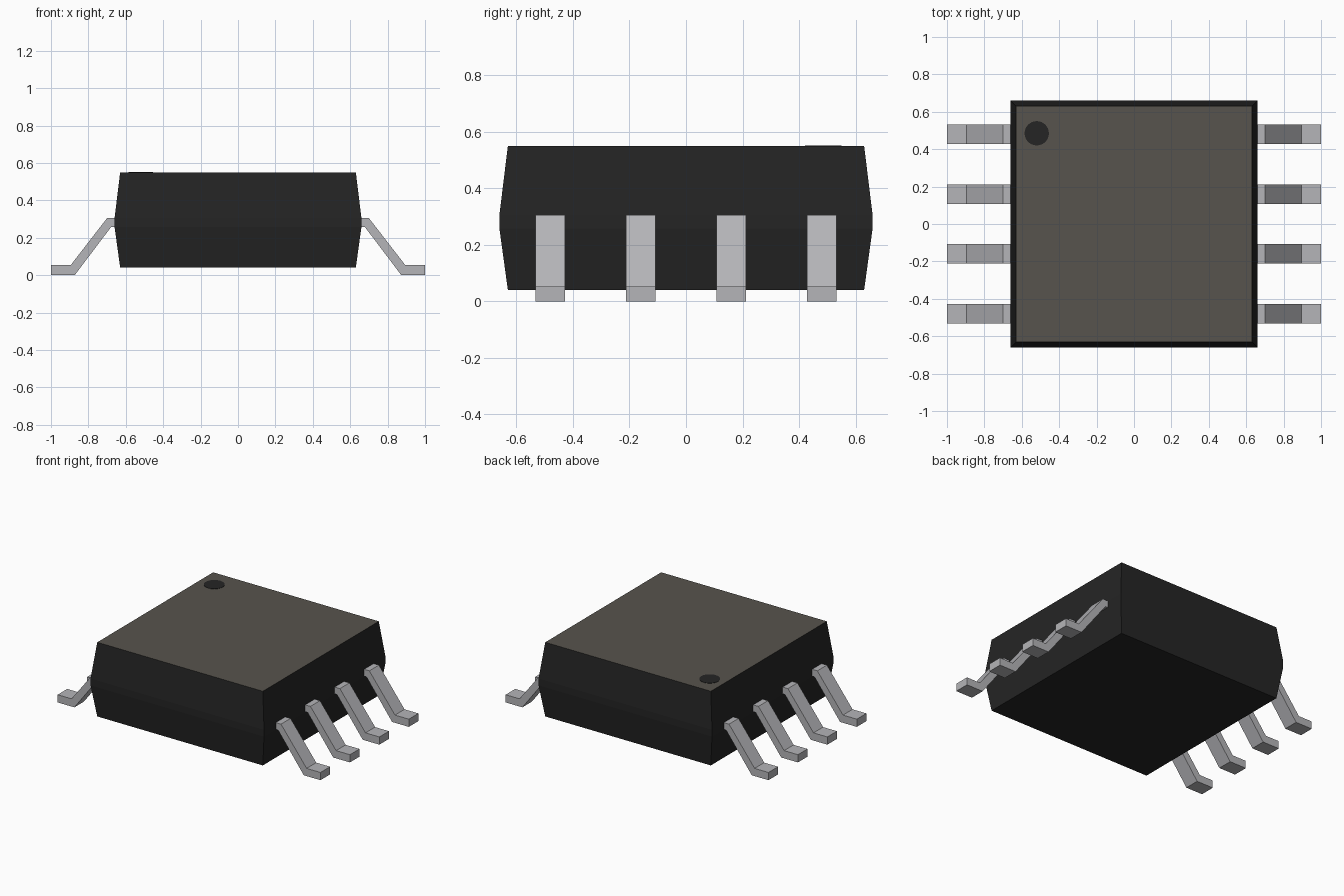
import bpy, bmesh, math

if "Cube" in bpy.data.objects:
    bpy.data.objects.remove(bpy.data.objects["Cube"])


def material(name, rgb):
    m = bpy.data.materials.new(name)
    m.diffuse_color = (*rgb, 1.0)
    m.use_nodes = True
    m.node_tree.nodes["Principled BSDF"].inputs["Base Color"].default_value = m.diffuse_color
    return m


BLACK = material("black plastic", (0.018, 0.018, 0.018))
TOP = material("warm grey top", (0.097, 0.088, 0.075))
METAL = material("tinned metal", (0.46, 0.46, 0.48))


def make_object(name, bm, *mats):
    bmesh.ops.recalc_face_normals(bm, faces=bm.faces[:])
    mesh = bpy.data.meshes.new(name)
    bm.to_mesh(mesh)
    bm.free()
    for m in mats:
        mesh.materials.append(m)
    ob = bpy.data.objects.new(name, mesh)
    bpy.context.collection.objects.link(ob)
    return ob


# Package body: stacked square rings, tapering above and below the middle band
bm = bmesh.new()
rings = []
for half, z in [(0.63, 0.04), (0.66, 0.258), (0.66, 0.305), (0.63, 0.55)]:
    rings.append([bm.verts.new((sx * half, sy * half, z))
                  for sx, sy in [(-1, -1), (1, -1), (1, 1), (-1, 1)]])
for low, high in zip(rings, rings[1:]):
    for i in range(4):
        j = (i + 1) % 4
        bm.faces.new((low[i], low[j], high[j], high[i]))
bm.faces.new(rings[0])
top_face = bm.faces.new(rings[-1])
top_face.material_index = 1
make_object("package_body", bm, BLACK, TOP)

# Orientation dot near one corner of the top
bm = bmesh.new()
bmesh.ops.create_cone(bm, cap_ends=True, segments=32, radius1=0.065, radius2=0.065, depth=0.004)
bmesh.ops.translate(bm, verts=bm.verts[:], vec=(-0.52, 0.485, 0.55))
make_object("orientation_dot", bm, BLACK)

# Gull-wing leads: one bent side profile, extruded across its width
PROFILE = [(0.64, 0.305), (0.70, 0.305), (0.895, 0.053), (1.0, 0.053),
           (1.0, 0.0), (0.873, 0.0), (0.678, 0.258), (0.64, 0.258)]
HALF_WIDTH = 0.052


def lead(name, side, y):
    bm = bmesh.new()
    a = [bm.verts.new((side * x, y - HALF_WIDTH, z)) for x, z in PROFILE]
    b = [bm.verts.new((side * x, y + HALF_WIDTH, z)) for x, z in PROFILE]
    n = len(PROFILE)
    for i in range(n):
        j = (i + 1) % n
        bm.faces.new((a[i], a[j], b[j], b[i]))
    bm.faces.new(a)
    bm.faces.new(b)
    make_object(name, bm, METAL)


for side, label in [(-1, "left"), (1, "right")]:
    for k in range(4):
        lead(f"{label}_lead_{k + 1}", side, -0.48 + 0.32 * k)
